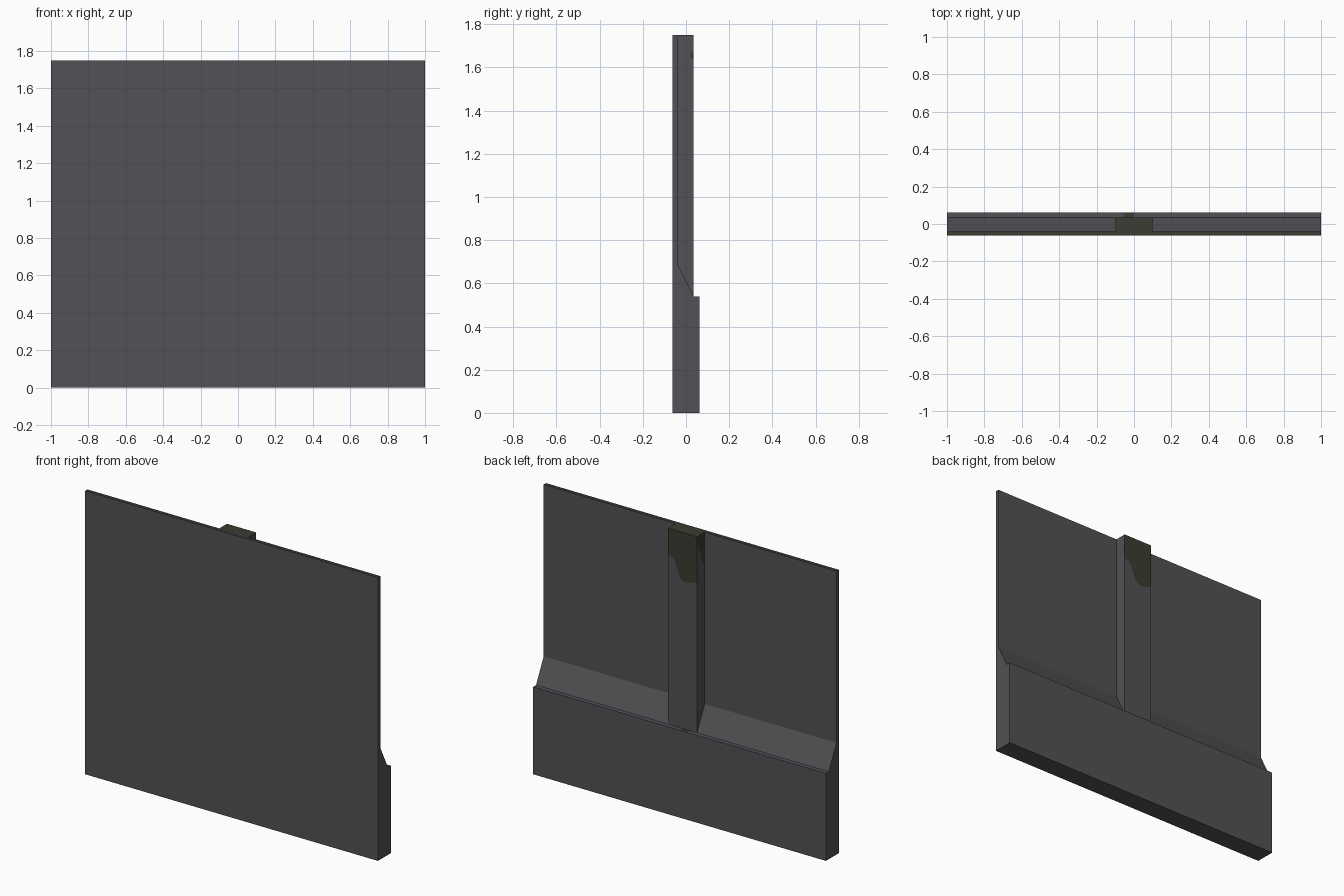
import bpy, bmesh

if "Cube" in bpy.data.objects:
    bpy.data.objects.remove(bpy.data.objects["Cube"])


def material(name, rgb):
    m = bpy.data.materials.new(name)
    m.diffuse_color = (*rgb, 1)
    m.use_nodes = True
    m.node_tree.nodes["Principled BSDF"].inputs["Base Color"].default_value = m.diffuse_color
    return m


GREY = material("slate grey", (0.085, 0.083, 0.092))
MOSS = material("dark olive", (0.045, 0.045, 0.032))


def finish(bm, name):
    bmesh.ops.remove_doubles(bm, verts=bm.verts, dist=1e-5)
    bm.normal_update()
    me = bpy.data.meshes.new(name)
    bm.to_mesh(me)
    bm.free()
    me.materials.append(GREY)
    me.materials.append(MOSS)
    ob = bpy.data.objects.new(name, me)
    bpy.context.collection.objects.link(ob)


def face(bm, pts, mat=0):
    f = bm.faces.new([bm.verts.new(p) for p in pts])
    f.material_index = mat
    return f


TOP, LEDGE = 1.75, 0.54
FRONT, PANEL, RIB, BACK = -0.0625, -0.04, 0.035, 0.0625

# Wall panel: thick base, ledge, slope and thin upper sheet in one profile
profile = [(FRONT, 0), (BACK, 0), (BACK, LEDGE), (RIB, LEDGE),
           (PANEL, 0.69), (PANEL, TOP), (FRONT, TOP)]
bm = bmesh.new()
f = face(bm, [(-1, y, z) for y, z in profile])
ext = bmesh.ops.extrude_face_region(bm, geom=[f], use_keep_orig=True)
bmesh.ops.translate(bm, vec=(2, 0, 0),
                    verts=[v for v in ext["geom"] if isinstance(v, bmesh.types.BMVert)])
bmesh.ops.recalc_face_normals(bm, faces=bm.faces)
for f in bm.faces:
    if f.calc_center_median().z > TOP - 0.01:   # weathered top edge
        f.material_index = 1
finish(bm, "wall_panel")

# Rear rib: stained region above a wavy line (x, y, z of the line)
line = [(0.1, RIB, 1.59), (0.075, RIB, 1.585), (0.05, RIB, 1.555),
        (0.035, RIB, 1.51), (0.015, RIB, 1.465), (-0.01, RIB, 1.45),
        (-0.05, RIB, 1.45), (-0.1, RIB, 1.47)]
side = [(-0.1, RIB, 1.71), (-0.1, 0.015, 1.67), (-0.1, -0.01, 1.59),
        (-0.1, PANEL, 1.55)]
bm = bmesh.new()
for path in (line, side):
    for a, b in zip(path, path[1:]):
        face(bm, [(*a[:2], LEDGE), (*b[:2], LEDGE), b, a])
        face(bm, [a, b, (*b[:2], TOP), (*a[:2], TOP)], 1)
# Right side of the rib with a small stained notch
notch = [(RIB, 1.63), (0.017, 1.655), (RIB, 1.68)]
outline = [(PANEL, LEDGE), (RIB, LEDGE)] + notch + [(RIB, TOP), (PANEL, TOP)]
face(bm, [(0.1, y, z) for y, z in outline])
face(bm, [(0.1, y, z) for y, z in reversed(notch)], 1)
# Rib top
face(bm, [(-0.1, PANEL, TOP), (0.1, PANEL, TOP), (0.1, RIB, TOP), (-0.1, RIB, TOP)], 1)
finish(bm, "rear_rib")

# Small stain plate on the ledge below the rib
bm = bmesh.new()
face(bm, [(-0.055, RIB, LEDGE + 0.001), (0.0, RIB, LEDGE + 0.001),
          (0.0, BACK, LEDGE + 0.001), (-0.055, BACK, LEDGE + 0.001)], 1)
finish(bm, "ledge_stain")
